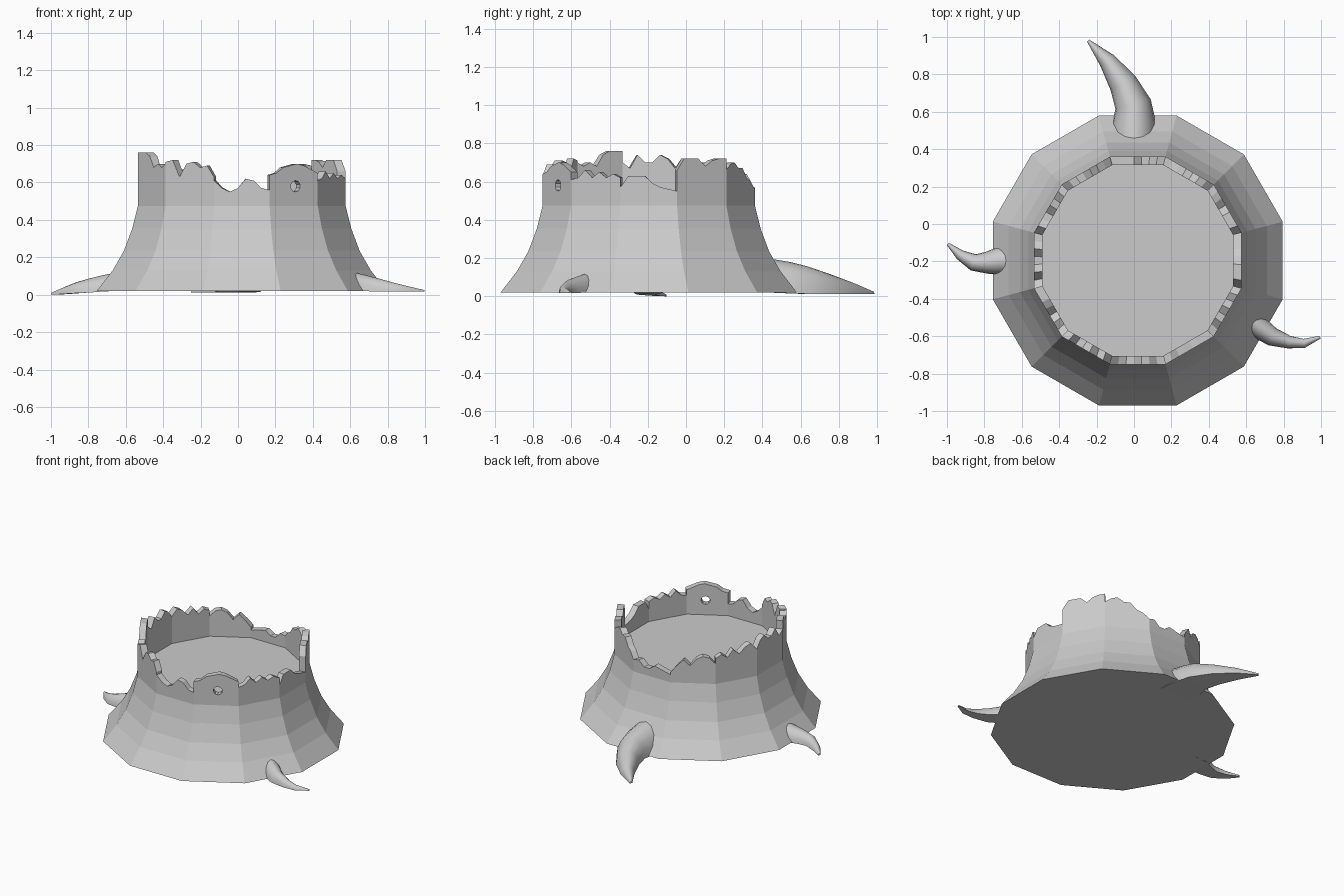
import bpy, bmesh, math
from mathutils import Vector

if "Cube" in bpy.data.objects:
    bpy.data.objects.remove(bpy.data.objects["Cube"])

CX, CY, SIDES = 0.02, -0.195, 12
C15 = math.cos(math.radians(15))


def corner(k, apothem, z):
    a = math.radians(-15 + 30 * k)
    r = apothem / C15
    return Vector((CX + r * math.cos(a), CY + r * math.sin(a), z))


def make(name, bm, smooth=False):
    bmesh.ops.recalc_face_normals(bm, faces=bm.faces)
    me = bpy.data.meshes.new(name)
    bm.to_mesh(me)
    bm.free()
    ob = bpy.data.objects.new(name, me)
    bpy.context.collection.objects.link(ob)
    if smooth:
        for p in me.polygons:
            p.use_smooth = True
        me.set_sharp_from_angle(angle=math.radians(40))
    return ob


def skin(bm, rings, closed=True):
    for a, b in zip(rings, rings[1:]):
        n = len(a)
        for i in range(n if closed else n - 1):
            j = (i + 1) % n
            bm.faces.new((a[i], a[j], b[j], b[i]))


# Flared trunk with flat base and inner floor
bm = bmesh.new()
profile = [(0.775, 0.02), (0.69, 0.13), (0.63, 0.235), (0.585, 0.355), (0.555, 0.475)]
rings = [[bm.verts.new(corner(k, r, z)) for k in range(SIDES)] for r, z in profile]
skin(bm, rings)
bm.faces.new(rings[0])
hub = bm.verts.new((CX, CY, 0.475))
for k in range(SIDES):
    bm.faces.new((rings[-1][k], rings[-1][(k + 1) % SIDES], hub))
make("trunk", bm)

# Splintered rim: evenly spaced heights (in hundredths) for each side
heights = ["57 63 63 63 59 57 56 55", "66 72 72 72 68 71 72 72",
           "66 69 70 67 67 62 60 56", "56 57 53 53 56 55 54 53",
           "55 60 64 60 65 67 66 62", "66 68 65 70 66 70 72 67",
           "67 72 74 70 70 74 67 70", "76 76 76 74 68 70 68 70",
           "71 72 63 70 71 68 69 63", "61 57 55 57 62 61 57 56",
           "64 65 68 69 70 69 67 65", "61 62 66 62 65 62 64 62"]
panels = []
for k, row in enumerate(heights):
    hs = [int(h) / 100 for h in row.split()]
    bm = bmesh.new()
    rings = []
    for i, h in enumerate(hs):
        t = i / (len(hs) - 1)
        ring = []
        for r, z in ((0.555, 0.475), (0.555, h), (0.51, h), (0.51, 0.475)):
            ring.append(bm.verts.new(corner(k, r, z).lerp(corner(k + 1, r, z), t)))
        rings.append(ring)
    skin(bm, rings)
    bm.faces.new(rings[0])
    bm.faces.new(rings[-1])
    panels.append(make(f"rim_panel_{k}", bm))

# Small round hole through one rim panel
bpy.ops.mesh.primitive_cylinder_add(vertices=10, radius=0.03, depth=0.3,
                                    location=(0.308, -0.67, 0.58),
                                    rotation=(math.pi / 2, 0, math.radians(30)))
cutter = bpy.context.object
cutter.name = "hole_cutter"
cutter.hide_render = True
cutter.hide_set(True)
cutter.display_type = 'WIRE'
mod = panels[10].modifiers.new("hole", 'BOOLEAN')
mod.object = cutter
mod.solver = 'EXACT'
bpy.context.view_layer.update()
cut = bpy.data.meshes.new_from_object(panels[10].evaluated_get(bpy.context.evaluated_depsgraph_get()))
panels[10].modifiers.clear()
panels[10].data = cut
bpy.data.objects.remove(cutter)


# Curved tapering roots: stations of x, y, half width, top z, bottom z
def root(name, stations):
    bm = bmesh.new()
    rings = []
    for i, (x, y, w, top, bottom) in enumerate(stations):
        a = stations[max(i - 1, 0)]
        b = stations[min(i + 1, len(stations) - 1)]
        d = Vector((b[0] - a[0], b[1] - a[1])).normalized()
        ring = []
        for s in range(9):
            t = math.pi * s / 8
            u = w * math.cos(t)
            ring.append(bm.verts.new((x - d.y * u, y + d.x * u,
                                      bottom + (top - bottom) * math.sin(t))))
        rings.append(ring)
    skin(bm, rings)
    bm.faces.new(rings[0])
    bm.faces.new(rings[-1])
    make(name, bm, smooth=True)


root("back_root", [(0, .42, .125, .20, .02), (0, .54, .118, .18, .015),
                   (-.005, .64, .098, .155, .012), (-.06, .755, .076, .115, .012),
                   (-.145, .875, .046, .07, .012), (-.245, .98, .008, .025, .012)])
root("left_root", [(-.62, -.195, .078, .125, .02), (-.72, -.197, .076, .105, .018),
                   (-.79, -.207, .058, .088, .012), (-.86, -.205, .045, .068, .008),
                   (-.93, -.165, .028, .04, .003), (-.995, -.107, .008, .012, 0)])
root("right_root", [(.62, -.52, .06, .12, .02), (.67, -.555, .06, .108, .02),
                    (.74, -.603, .05, .09, .018), (.83, -.632, .034, .065, .018),
                    (.91, -.638, .024, .045, .018), (.995, -.605, .008, .025, .018)])
